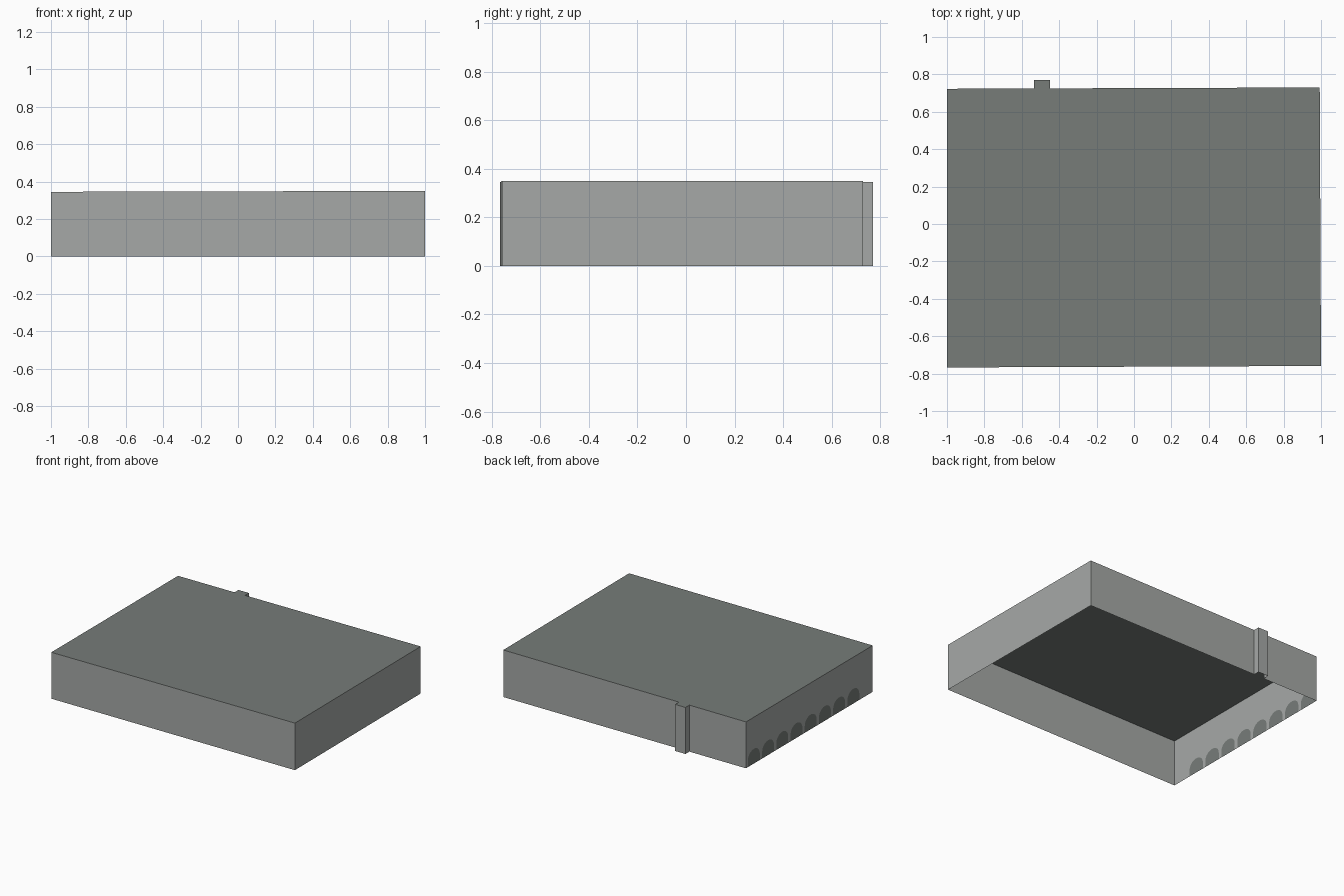
import bpy, bmesh, math

if "Cube" in bpy.data.objects:
    bpy.data.objects.remove(bpy.data.objects["Cube"])

H = 0.345                                  # wall height at the left; the roof rises slightly to the right


def material(name, rgb):
    m = bpy.data.materials.new(name)
    m.diffuse_color = (*rgb, 1)
    m.use_nodes = True
    m.node_tree.nodes["Principled BSDF"].inputs["Base Color"].default_value = m.diffuse_color
    return m


wall_grey = material("wall grey", (0.381, 0.397, 0.386))
dark_grey = material("dark grey", (0.184, 0.202, 0.191))


def build(name, polygons, mat):
    bm = bmesh.new()
    for poly in polygons:
        bm.faces.new([bm.verts.new(p) for p in poly])
    bmesh.ops.remove_doubles(bm, verts=bm.verts[:], dist=1e-5)
    mesh = bpy.data.meshes.new(name)
    bm.to_mesh(mesh)
    bm.free()
    mesh.materials.append(mat)
    obj = bpy.data.objects.new(name, mesh)
    bpy.context.collection.objects.link(obj)
    return obj


def top(x, y):
    return (x, y, H + 0.0025 * (x + 1))


def base(x, y):
    return (x, y, 0)


# footprint, anticlockwise, with the small pier on the back wall
outline = [(-1, -0.767), (1, -0.759), (0.993, 0.73), (-0.45, 0.725),
           (-0.45, 0.77), (-0.535, 0.77), (-0.535, 0.724), (-1, 0.723)]

# roof
build("roof", [[top(*p) for p in outline]], dark_grey)

# plain walls: every side except the left one, open underneath
build("walls", [[base(*a), base(*b), top(*b), top(*a)]
                for a, b in zip(outline, outline[1:])], wall_grey)


# arched openings along the foot of the left wall
def arch(yc, half=0.07, spring=0.05, rise=0.06, steps=10):
    curve = [(-1, yc + half * math.cos(t), spring + rise * math.sin(t))
             for t in (math.pi * i / steps for i in range(steps + 1))]
    return [(-1, yc + half, 0)] + curve + [(-1, yc - half, 0)]


arches = [arch(0.63 - 0.167 * i) for i in range(8)]
build("left_arches", [a[::-1] for a in arches], dark_grey)

# left wall, notched around the arches
back, front = outline[-1], outline[0]
left = [base(*back)] + [p for a in arches for p in a] + [base(*front), top(*front), top(*back)]
build("left_wall", [left], wall_grey)
